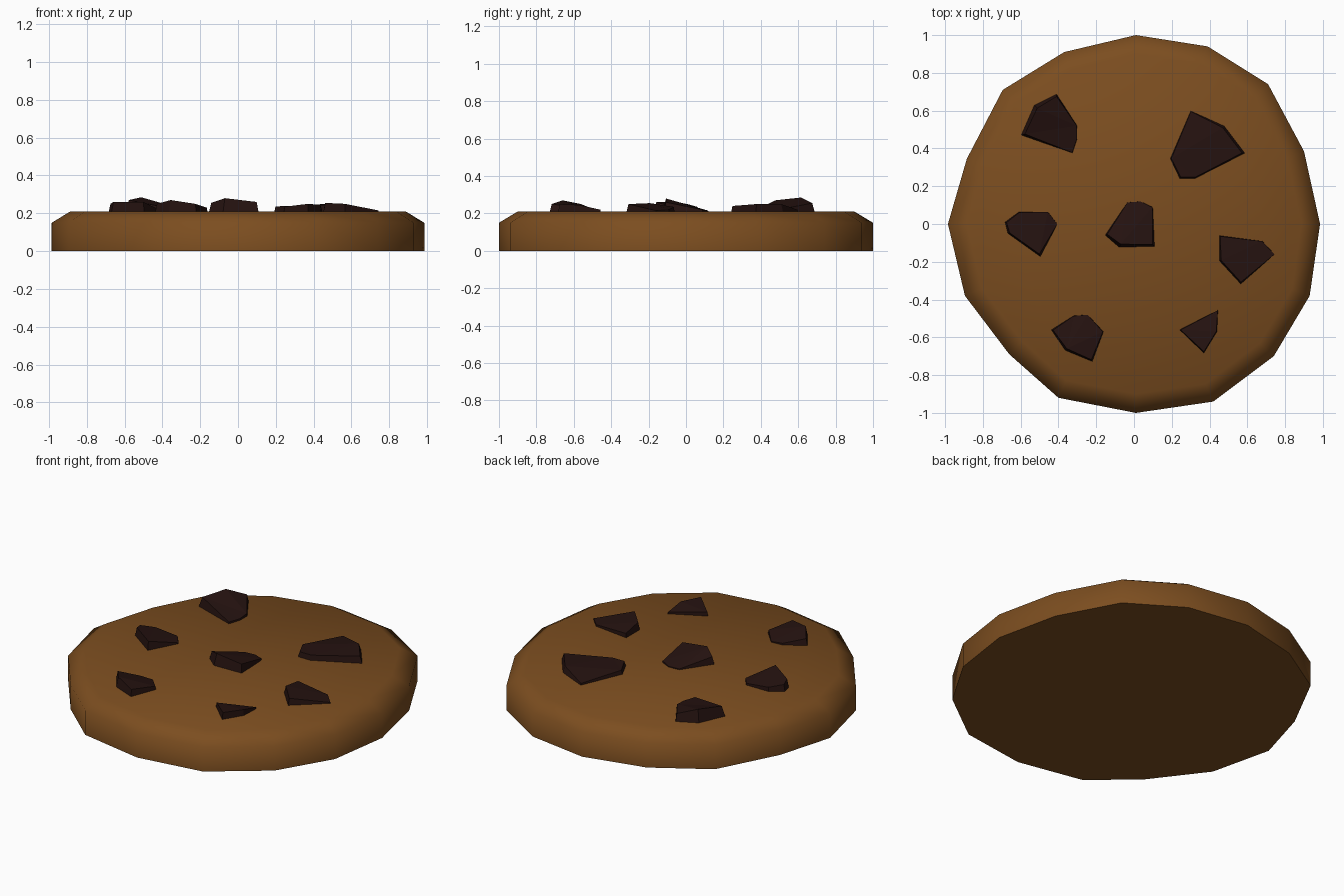
import bpy, bmesh, math

if "Cube" in bpy.data.objects:
    bpy.data.objects.remove(bpy.data.objects["Cube"])


def material(name, color):
    m = bpy.data.materials.new(name)
    m.diffuse_color = (*color, 1)
    m.use_nodes = True
    m.node_tree.nodes["Principled BSDF"].inputs["Base Color"].default_value = m.diffuse_color
    return m


def add_object(name, bm, mat):
    bmesh.ops.recalc_face_normals(bm, faces=bm.faces)
    me = bpy.data.meshes.new(name)
    bm.to_mesh(me)
    bm.free()
    me.materials.append(mat)
    ob = bpy.data.objects.new(name, me)
    bpy.context.collection.objects.link(ob)
    return ob


def loft(bm, rings):
    # Rings of equal point count joined by quads, capped at both ends
    vs = [[bm.verts.new(p) for p in ring] for ring in rings]
    n = len(vs[0])
    for a, b in zip(vs, vs[1:]):
        for i in range(n):
            j = (i + 1) % n
            bm.faces.new((a[i], a[j], b[j], b[i]))
    bm.faces.new(vs[0][::-1])
    bm.faces.new(vs[-1])


dough = material("dough", (0.20, 0.075, 0.014))
chocolate = material("chocolate", (0.018, 0.006, 0.005))

# Cookie: uneven 16-sided disc with a sloped upper rim
outline = [(0.01, 1), (0.39, 0.94), (0.71, 0.74), (0.9, 0.385),
           (0.985, 0), (0.93, -0.38), (0.74, -0.7), (0.42, -0.94),
           (0.01, -1), (-0.4, -0.92), (-0.66, -0.69), (-0.895, -0.38),
           (-0.985, 0), (-0.885, 0.345), (-0.695, 0.71), (-0.37, 0.91)]
bm = bmesh.new()
loft(bm, [[(x * s, y * s, z) for x, y in outline]
          for s, z in ((1, 0), (1, 0.15), (0.9, 0.21))])
cookie = add_object("cookie", bm, dough)
bpy.context.view_layer.objects.active = cookie
cookie.select_set(True)
bpy.ops.object.shade_smooth_by_angle(angle=math.radians(65))

# Chocolate chips: outline and height of each corner, as tilted slabs
chips = {
    "back_left": [(-0.41, 0.69, .255), (-0.3, 0.52, .225), (-0.3, 0.45, .22),
                  (-0.325, 0.375, .22), (-0.6, 0.47, .27), (-0.53, 0.63, .285)],
    "back_right": [(0.3, 0.6, .22), (0.48, 0.52, .25), (0.59, 0.375, .25),
                   (0.325, 0.24, .24), (0.24, 0.24, .24), (0.19, 0.345, .235)],
    "left": [(-0.61, 0.065, .235), (-0.455, 0.065, .22), (-0.405, 0, .215),
             (-0.495, -0.175, .26), (-0.67, -0.05, .26), (-0.685, 0.01, .25)],
    "centre": [(-0.035, 0.115, .215), (0.035, 0.12, .215), (0.1, 0.09, .22),
               (0.11, -0.12, .26), (-0.08, -0.125, .28), (-0.155, -0.06, .255)],
    "right": [(0.45, -0.06, .235), (0.68, -0.09, .22), (0.745, -0.16, .215),
              (0.565, -0.32, .25), (0.45, -0.195, .255)],
    "front_left": [(-0.32, -0.485, .22), (-0.245, -0.48, .215), (-0.16, -0.57, .23),
                   (-0.22, -0.73, .25), (-0.365, -0.67, .27), (-0.44, -0.56, .25)],
    "front_right": [(0.445, -0.455, .22), (0.44, -0.57, .245),
                    (0.37, -0.685, .25), (0.24, -0.56, .235)],
}
for place, pts in chips.items():
    cx = sum(p[0] for p in pts) / len(pts)
    cy = sum(p[1] for p in pts) / len(pts)
    base = [(x, y, 0.2) for x, y, z in pts]
    top = []
    for x, y, z in pts:
        s = 1 - 2 * (z - 0.21)
        top.append((cx + (x - cx) * s, cy + (y - cy) * s, z))
    bm = bmesh.new()
    loft(bm, [base, top])
    bmesh.ops.triangulate(bm, faces=bm.faces)
    add_object("chip_" + place, bm, chocolate)
